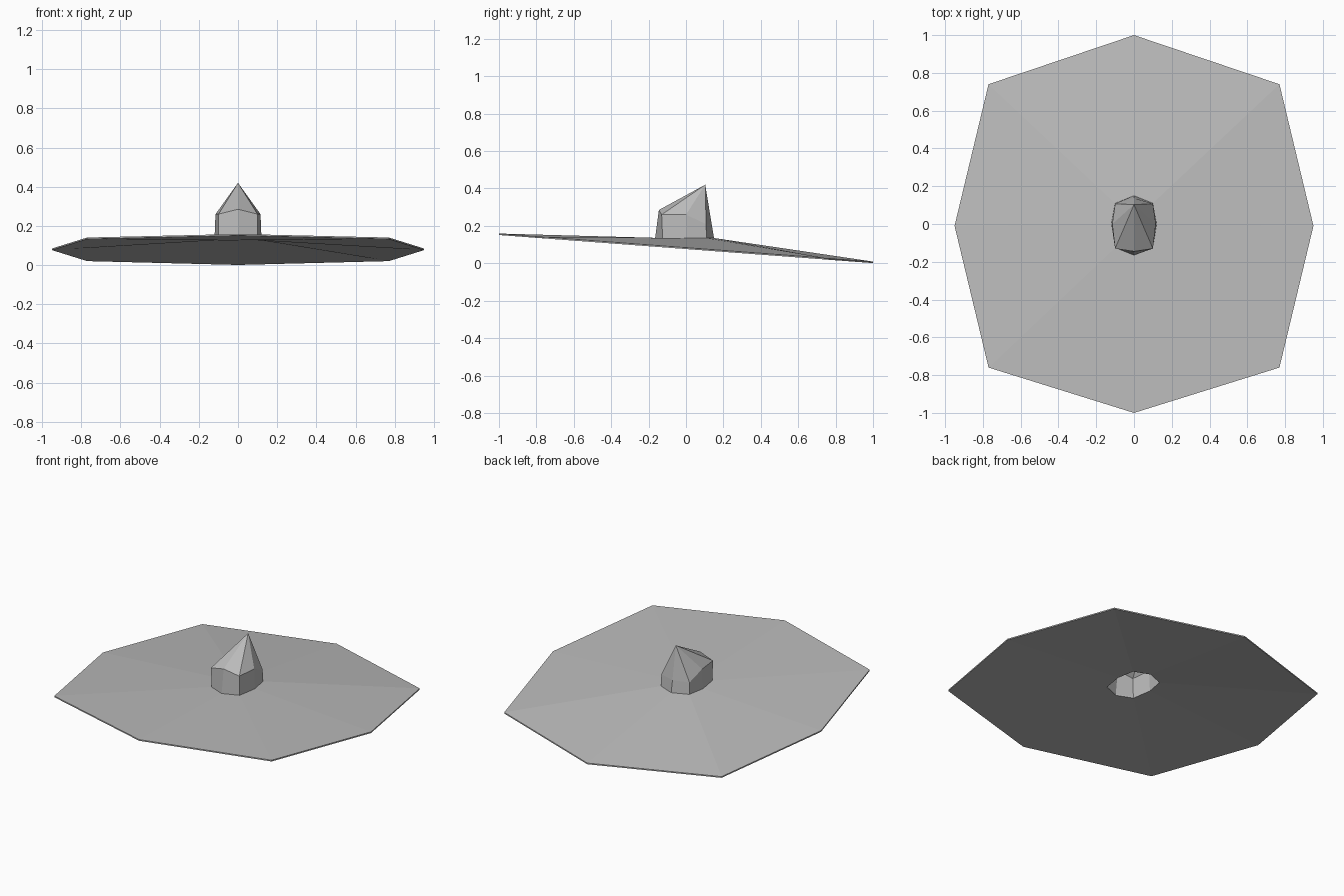
import bpy
import bmesh

cube = bpy.data.objects.get("Cube")
if cube:
    bpy.data.objects.remove(cube)

felt = bpy.data.materials.new("grey_felt")
felt.use_nodes = True
grey = (0.5, 0.5, 0.5, 1)
felt.diffuse_color = grey
felt.node_tree.nodes["Principled BSDF"].inputs["Base Color"].default_value = grey


def ring(bm, half):
    """Eight-sided ring from five points, front to back, mirrored across x."""
    points = half + [(-x, y, z) for x, y, z in half[-2:0:-1]]
    return [bm.verts.new(p) for p in points]


def bridge(bm, lower, upper):
    for i in range(len(lower)):
        j = (i + 1) % len(lower)
        bm.faces.new((lower[i], lower[j], upper[j], upper[i]))


def finish(bm, name):
    mesh = bpy.data.meshes.new(name)
    bm.to_mesh(mesh)
    bm.free()
    mesh.materials.append(felt)
    obj = bpy.data.objects.new(name, mesh)
    bpy.context.collection.objects.link(obj)


outer = [(0, -1), (0.77, -0.76), (0.95, -0.01), (0.77, 0.74), (0, 1)]
inner = [(0, -0.165), (0.1, -0.125), (0.12, 0), (0.1, 0.11), (0, 0.15)]
opening_z = 0.135
thickness = 0.008

# Brim: tilted thin octagon with a level opening in the middle
bm = bmesh.new()
rim = [(x, y, 0.08 - 0.075 * y) for x, y in outer]
hole = [(x, y, opening_z) for x, y in inner]
rim_top = ring(bm, [(x, y, z + thickness / 2) for x, y, z in rim])
rim_low = ring(bm, [(x, y, z - thickness / 2) for x, y, z in rim])
hole_top = ring(bm, hole)
hole_low = ring(bm, [(x, y, z - thickness) for x, y, z in hole])
bridge(bm, rim_top, hole_top)
bridge(bm, rim_low, rim_top)
bridge(bm, hole_low, rim_low)
bridge(bm, hole_top, hole_low)
finish(bm, "brim")

# Crown: hollow, open below, with a point leaning to the back
bm = bmesh.new()
base = ring(bm, hole)
shoulder = ring(bm, [(0, -0.145, 0.285), (0.1, -0.13, 0.26), (0.115, 0, 0.26),
                     (0.1, 0.107, 0.21), (0, 0.137, 0.21)])
bridge(bm, base, shoulder)
tip = bm.verts.new((0, 0.103, 0.42))
for i in range(8):
    bm.faces.new((shoulder[i], shoulder[(i + 1) % 8], tip))
finish(bm, "crown")
